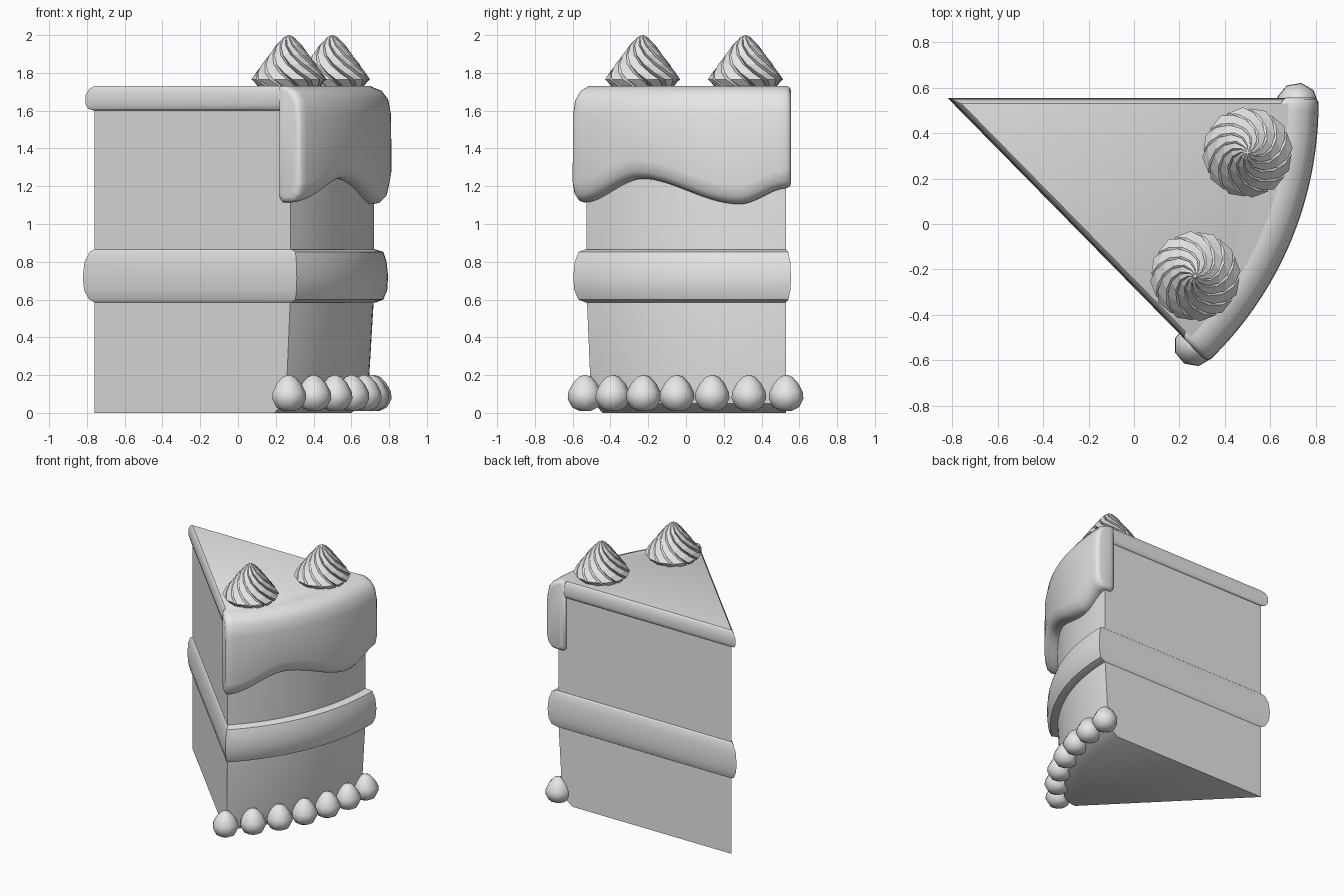
import bpy, bmesh
from math import sin, cos, asin, radians, pi
from mathutils import Vector

if "Cube" in bpy.data.objects:
    bpy.data.objects.remove(bpy.data.objects["Cube"])

GREY = (0.8, 0.8, 0.8)
mat = bpy.data.materials.new("plain grey")
mat.use_nodes = True
mat.diffuse_color = (*GREY, 1)
mat.node_tree.nodes["Principled BSDF"].inputs["Base Color"].default_value = (*GREY, 1)

TIP = Vector((-0.76, 0.53, 0))   # pointed end of the slice, centre of its arc
ANGLE = radians(45.5)            # opening angle of the slice


def skin(name, rings, smooth=True):
    """Join closed rings of points into a capped solid."""
    bm = bmesh.new()
    loops = [[bm.verts.new(p) for p in ring] for ring in rings]
    n = len(loops[0])
    for a, b in zip(loops, loops[1:]):
        for i in range(n):
            j = (i + 1) % n
            bm.faces.new((a[i], a[j], b[j], b[i]))
    bm.faces.new(loops[0])
    bm.faces.new(loops[-1])
    bmesh.ops.remove_doubles(bm, verts=bm.verts, dist=0.0005)
    bmesh.ops.recalc_face_normals(bm, faces=bm.faces)
    mesh = bpy.data.meshes.new(name)
    bm.to_mesh(mesh)
    bm.free()
    mesh.materials.append(mat)
    if smooth:
        mesh.shade_smooth()
        mesh.set_sharp_from_angle(angle=radians(42))
    obj = bpy.data.objects.new(name, mesh)
    bpy.context.collection.objects.link(obj)
    return obj


def arc_point(t, side, radius, z):
    """Point on the curved end; t runs front corner to back corner."""
    over = asin(side / radius)
    a = -ANGLE - over + t * (ANGLE + 2 * over)
    return TIP + Vector((radius * cos(a), radius * sin(a), z))


def wedge(side, radius, z, n=20):
    """Slice outline with its straight sides pushed out by side."""
    miter = side / sin(ANGLE / 2)
    tip = TIP + Vector((-miter * cos(ANGLE / 2), miter * sin(ANGLE / 2), z))
    return [tip] + [arc_point(i / n, side, radius, z) for i in range(n + 1)]


# Sponge
skin("cake_body", [wedge(*r) for r in (
    (0, 1.36, 0), (0, 1.43, 0.05), (0, 1.455, 0.2), (0, 1.48, 0.62), (0, 1.48, 1.66))])

# Bulging cream layer around the middle
skin("filling_band", [wedge(*r) for r in (
    (0, 1.49, 0.585), (0.012, 1.53, 0.6), (0.023, 1.55, 0.65), (0.026, 1.555, 0.72),
    (0.022, 1.547, 0.8), (0.011, 1.53, 0.852), (0, 1.49, 0.865))])

# Icing slab on the top
skin("top_icing", [wedge(*r) for r in (
    (0, 1.46, 1.6), (0.014, 1.47, 1.61), (0.02, 1.47, 1.635), (0.02, 1.47, 1.68),
    (0.012, 1.46, 1.715), (0, 1.44, 1.73))])


# Wavy icing hanging over the curved end
def drip_height(t):
    keys = ((0, 1.115), (0.33, 1.24), (0.79, 1.105), (1, 1.19))
    for (t0, z0), (t1, z1) in zip(keys, keys[1:]):
        if t <= t1:
            u = (t - t0) / (t1 - t0)
            return z0 + (z1 - z0) * u * u * (3 - 2 * u)


def drip_section(t, side, inset):
    zb = drip_height(t) + inset
    r0, r1, top = 1.41 + inset, 1.57 - inset, 1.73 - inset
    profile = ((r0, top), (1.46, top), (r1 - 0.05, top - 0.025), (r1 - 0.015, top - 0.07),
               (r1, top - 0.15), (r1 + 0.003, zb + 0.1), (r1 - 0.01, zb + 0.04),
               (r1 - 0.04, zb + 0.008), (1.5, zb), (r0 + 0.02, zb), (r0, zb + 0.02))
    return [arc_point(t, side, r, z) for r, z in profile]


STEPS = 36
ends = ((0.027, 0.025), (0.02, 0.008), (0.005, 0))
drip = [drip_section(0, *e) for e in ends]
drip += [drip_section(i / STEPS, 0.005, 0) for i in range(1, STEPS)]
drip += [drip_section(1, *e) for e in reversed(ends)]
skin("dripping_icing", drip)


# Row of piped pearls along the foot of the curved end
def circle(center, radius, z, n):
    return [center + Vector((radius * cos(2 * pi * i / n), radius * sin(2 * pi * i / n), z))
            for i in range(n)]


PEARL = ((0.03, 0.01), (0.07, 0.03), (0.093, 0.075), (0.09, 0.11),
         (0.067, 0.155), (0.035, 0.19), (0.008, 0.2))
for k in range(7):
    a = -radians(46) * k / 6
    spot = TIP + Vector((1.48 * cos(a), 1.48 * sin(a), 0))
    skin(f"pearl_{k + 1}", [circle(spot, r, z, 9) for r, z in PEARL])


# Twisted cream dollops with saw-tooth ridges
PETALS = 12
SWIRL = ((0.16, 1.72), (0.2, 1.765), (0.178, 1.8), (0.145, 1.845),
         (0.108, 1.895), (0.07, 1.945), (0.032, 1.985), (0.006, 2.0))


def swirl_ring(center, radius, z):
    twist = radians(110) * (2.0 - z) / 0.27
    ring = []
    for i in range(PETALS):
        for shift, scale in ((0, 1), (0.72, 0.97), (0.86, 0.82)):
            a = twist + 2 * pi * (i + shift) / PETALS
            ring.append(center + Vector((radius * scale * cos(a), radius * scale * sin(a), z)))
    return ring


for name, x, y in (("front_dollop", 0.27, -0.23), ("back_dollop", 0.5, 0.315)):
    skin(name, [swirl_ring(Vector((x, y, 0)), r, z) for r, z in SWIRL], smooth=False)
